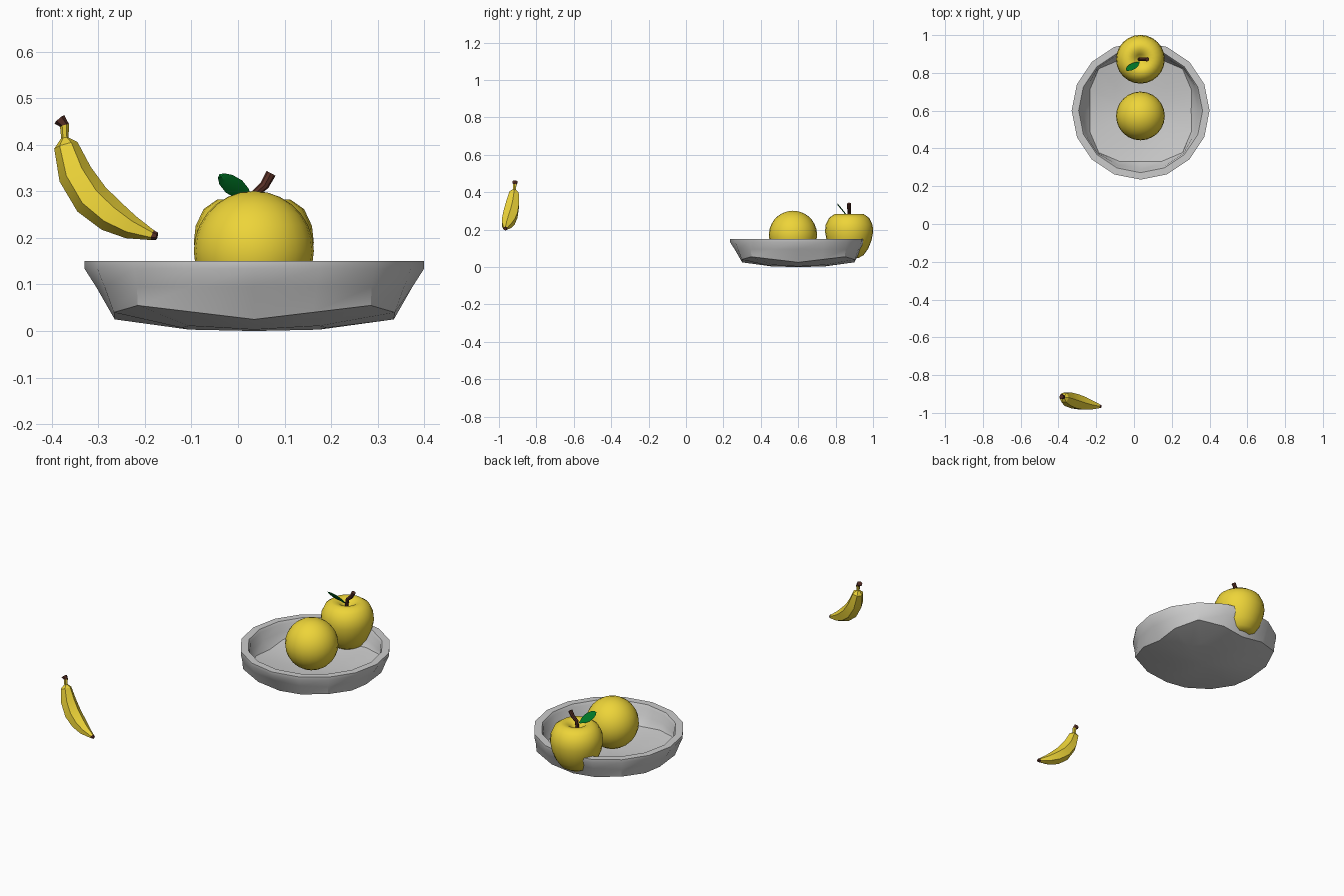
import bpy, bmesh, math
from mathutils import Vector

if "Cube" in bpy.data.objects:
    bpy.data.objects.remove(bpy.data.objects["Cube"])


def material(name, color):
    m = bpy.data.materials.new(name)
    m.diffuse_color = (*color, 1)
    m.use_nodes = True
    m.node_tree.nodes["Principled BSDF"].inputs["Base Color"].default_value = m.diffuse_color
    return m


YELLOW = material("yellow_skin", (0.85, 0.66, 0.04))
BROWN = material("brown_stem", (0.10, 0.03, 0.02))
GREEN = material("green_leaf", (0.0, 0.19, 0.02))


def skin_rings(name, rings, mat=None, start=None, end=None, angle=30, loop_mats=None):
    """Join point rings with quads; close ends with a centre point or a flat cap."""
    bm = bmesh.new()
    vs = [[bm.verts.new(p) for p in ring] for ring in rings]
    n = len(vs[0])
    for j, (a, b) in enumerate(zip(vs, vs[1:])):
        for i in range(n):
            f = bm.faces.new((a[i], a[(i + 1) % n], b[(i + 1) % n], b[i]))
            f.material_index = loop_mats[j] if loop_mats else 0
    for ring, centre, k in ((vs[0], start, 0), (vs[-1], end, -1)):
        m = loop_mats[k] if loop_mats else 0
        if centre is None:
            bm.faces.new(ring).material_index = m
        else:
            c = bm.verts.new(centre)
            for i in range(n):
                bm.faces.new((ring[i], ring[(i + 1) % n], c)).material_index = m
    bmesh.ops.recalc_face_normals(bm, faces=bm.faces)
    me = bpy.data.meshes.new(name)
    bm.to_mesh(me)
    bm.free()
    ob = bpy.data.objects.new(name, me)
    bpy.context.collection.objects.link(ob)
    for m in mat or []:
        me.materials.append(m)
    bpy.ops.object.select_all(action='DESELECT')
    ob.select_set(True)
    bpy.context.view_layer.objects.active = ob
    bpy.ops.object.shade_smooth_by_angle(angle=math.radians(angle))
    return ob


def ring(cx, cy, r, z, n, square=0, lift=0):
    """Horizontal ring whose diagonal corners may be pushed out and raised."""
    pts = []
    for k in range(n):
        a = 2 * math.pi * k / n
        t = (1 - math.cos(4 * a)) / 2
        q = r * (1 + square * t)
        pts.append((cx + q * math.cos(a), cy + q * math.sin(a), z + lift * t))
    return pts


def tube(points, radii, n, widen=1.0):
    """Rings along a path that bends mostly in the xz plane."""
    pts = [Vector(p) for p in points]
    out = []
    for i, (p, r) in enumerate(zip(pts, radii)):
        t = (pts[min(i + 1, len(pts) - 1)] - pts[max(i - 1, 0)]).normalized()
        u = t.cross(Vector((0, 1, 0))).normalized()
        v = t.cross(u)
        out.append([p + r * (math.cos(2 * math.pi * k / n) * u +
                             widen * math.sin(2 * math.pi * k / n) * v) for k in range(n)])
    return out


# Bowl: sixteen-sided rim over a rounded-square base, hollow inside
BX, BY = 0.035, 0.60
bowl = [(0.14, 0.003, 0.41, 0.008), (0.30, 0.025, 0.18, 0.03), (0.34, 0.095, 0.05, 0),
        (0.365, 0.134, 0, 0), (0.365, 0.15, 0, 0), (0.328, 0.15, 0, 0),
        (0.32, 0.137, 0, 0), (0.305, 0.098, 0.04, 0), (0.268, 0.058, 0.17, 0.02),
        (0.13, 0.038, 0.41, 0.006)]
skin_rings("bowl", [ring(BX, BY, r, z, 16, s, l) for r, z, s, l in bowl],
           start=(BX, BY, 0), end=(BX, BY, 0.036))

# Round fruit
R, FZ = 0.129, 0.172
skin_rings("round_fruit",
           [ring(0.034, 0.572, R * math.sin(math.pi * i / 14),
                 FZ - R * math.cos(math.pi * i / 14), 24) for i in range(1, 14)],
           [YELLOW], (0.034, 0.572, FZ - R), (0.034, 0.572, FZ + R))

# Apple with dimpled top
AX, AY = 0.034, 0.872
apple = [(0.025, 0.053), (0.05, 0.048), (0.078, 0.064), (0.102, 0.098), (0.12, 0.142),
         (0.129, 0.19), (0.125, 0.226), (0.108, 0.262), (0.078, 0.283), (0.05, 0.281),
         (0.027, 0.265), (0.012, 0.248)]
skin_rings("apple", [ring(AX, AY, r, z, 24) for r, z in apple], [YELLOW],
           (AX, AY, 0.058), (AX, AY, 0.243), angle=60)

# Apple stem
stem = [(0.027, AY, 0.24), (0.034, AY, 0.293), (0.057, AY, 0.313), (0.071, AY, 0.339)]
skin_rings("apple_stem", tube(stem, [0.009, 0.009, 0.01, 0.011], 8), [BROWN])

# Apple leaf: thin pointed oval
base, tip = Vector((0.03, 0.86, 0.278)), Vector((-0.04, 0.812, 0.337))
along = tip - base
normal = Vector((0, 0.8, 0.6))
side = normal.cross(along).normalized()
leaf_rings = []
for t, w in ((0.08, 0.006), (0.3, 0.019), (0.55, 0.024), (0.8, 0.019), (0.95, 0.009)):
    c = base + along * t
    leaf_rings.append([c + side * w, c + normal * 0.001, c - side * w, c - normal * 0.005])
skin_rings("apple_leaf", leaf_rings, [GREEN], base, tip)

# Banana: six-sided curved body with brown ends
banana = [((-0.174, -0.967, 0.204), 0.008), ((-0.184, -0.965, 0.206), 0.011),
          ((-0.23, -0.958, 0.223), 0.026), ((-0.272, -0.949, 0.247), 0.036),
          ((-0.315, -0.938, 0.283), 0.040), ((-0.350, -0.927, 0.337), 0.037),
          ((-0.370, -0.919, 0.399), 0.026), ((-0.372, -0.917, 0.415), 0.008),
          ((-0.373, -0.916, 0.442), 0.010), ((-0.384, -0.914, 0.455), 0.014)]
skin_rings("banana", tube([p for p, r in banana], [r for p, r in banana], 6, 1.1),
           [YELLOW, BROWN], loop_mats=[1] + [0] * 7 + [1])
